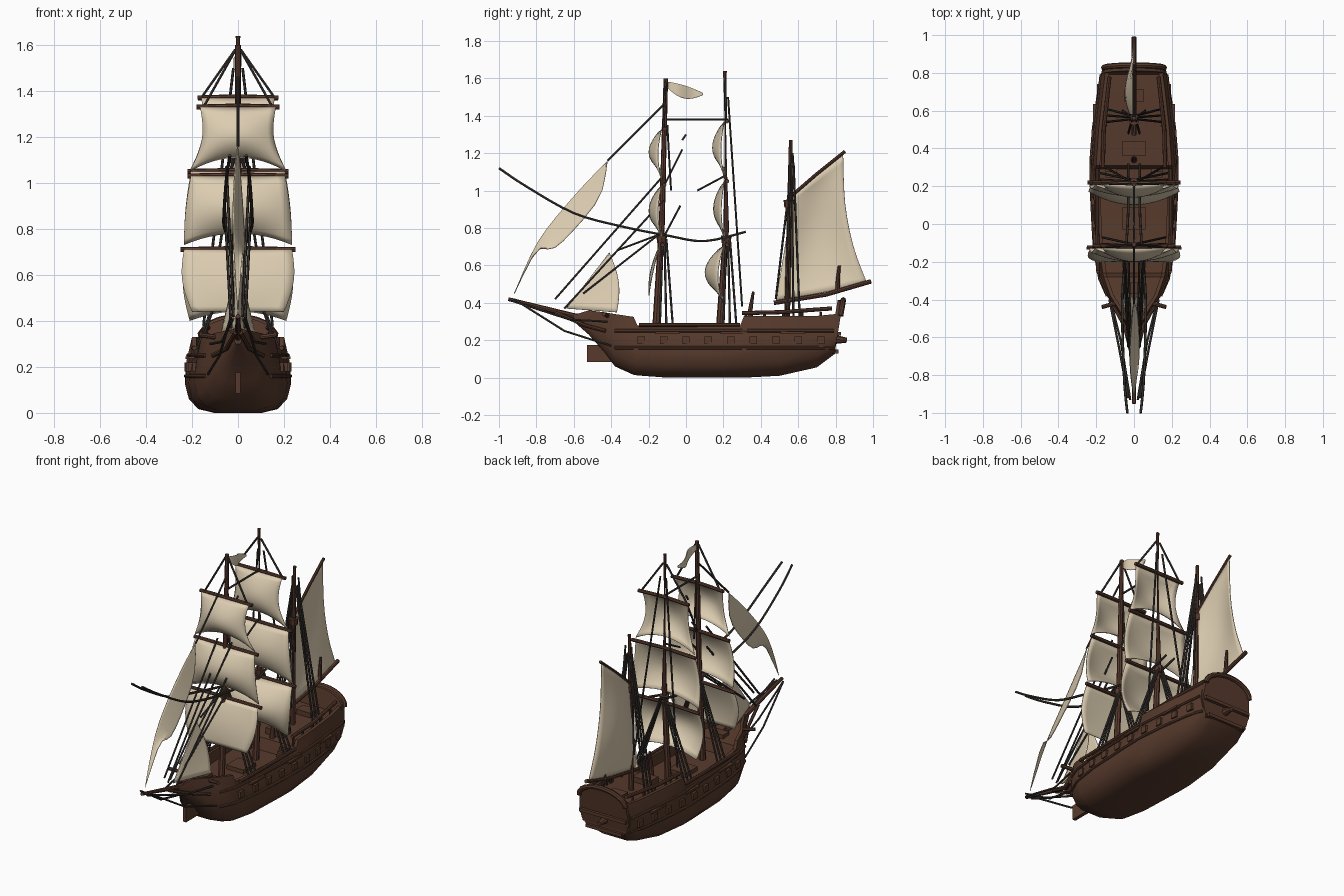
import bpy, bmesh, math
from mathutils import Vector

cube = bpy.data.objects.get("Cube")
if cube:
    bpy.data.objects.remove(cube, do_unlink=True)


def material(name, r, g, b):
    m = bpy.data.materials.new(name)
    m.use_nodes = True
    m.diffuse_color = (r, g, b, 1)
    m.node_tree.nodes["Principled BSDF"].inputs["Base Color"].default_value = (r, g, b, 1)
    return m


HULL = material("hull_brown", 0.095, 0.042, 0.025)
WOOD = material("spar_brown", 0.1, 0.042, 0.027)
SAIL = material("sail_cream", 0.72, 0.61, 0.44)
ROPE = material("rope_grey", 0.05, 0.042, 0.036)


def finish(name, bm, mat, smooth=True):
    bmesh.ops.recalc_face_normals(bm, faces=bm.faces[:])
    me = bpy.data.meshes.new(name)
    bm.to_mesh(me)
    bm.free()
    me.materials.append(mat)
    ob = bpy.data.objects.new(name, me)
    bpy.context.collection.objects.link(ob)
    if smooth:
        bpy.ops.object.select_all(action="DESELECT")
        ob.select_set(True)
        bpy.context.view_layer.objects.active = ob
        bpy.ops.object.shade_smooth_by_angle(angle=math.radians(40))
    return ob


def loft(bm, rings, closed=True, caps=True):
    rows = [[bm.verts.new(p) for p in ring] for ring in rings]
    n = len(rows[0])
    for a, b in zip(rows, rows[1:]):
        for i in range(n if closed else n - 1):
            j = (i + 1) % n
            bm.faces.new((a[i], a[j], b[j], b[i]))
    if closed and caps:
        bm.faces.new(rows[0])
        bm.faces.new(rows[-1])


def tubes(name, paths, r, mat, taper=1.0, sides=8):
    """Round bars along any number of paths, joined as one object."""
    bm = bmesh.new()
    for path in paths:
        pts = [Vector(p) for p in path]
        rings = []
        for i, p in enumerate(pts):
            d = pts[min(i + 1, len(pts) - 1)] - pts[max(i - 1, 0)]
            q = d.to_track_quat("Z", "Y")
            s = r * (1 + (taper - 1) * i / (len(pts) - 1))
            rings.append([p + q @ Vector((s * math.cos(t), s * math.sin(t), 0))
                          for t in (math.tau * k / sides for k in range(sides))])
        loft(bm, rings)
    return finish(name, bm, mat)


def boxes(name, items, mat):
    bm = bmesh.new()
    for centre, size in items:
        for v in bmesh.ops.create_cube(bm, size=1)["verts"]:
            v.co = Vector(centre) + Vector(a * b for a, b in zip(v.co, size))
    return finish(name, bm, mat, False)


def cloth(name, f, mat=SAIL, n=12):
    """Thin sheet from f(u, v), with u and v from 0 to 1."""
    bm = bmesh.new()
    loft(bm, [[f(i / n, j / n) for i in range(n + 1)] for j in range(n + 1)], closed=False)
    ob = finish(name, bm, mat)
    mod = ob.modifiers.new("thickness", "SOLIDIFY")
    mod.thickness = 0.004
    return ob


def both(path):
    return [path, [(-x, y, z) for x, y, z in path]]


def along(pts, t):
    """Smooth point on a polyline, t from 0 to 1."""
    s = t * (len(pts) - 1)
    i = min(int(s), len(pts) - 2)
    k = s - i
    p = [Vector(pts[max(0, min(len(pts) - 1, i + o))]) for o in (-1, 0, 1, 2)]
    return 0.5 * (2 * p[1] + (p[2] - p[0]) * k + (2 * p[0] - 5 * p[1] + 4 * p[2] - p[3]) * k * k
                  + (3 * p[1] - p[0] - 3 * p[2] + p[3]) * k ** 3)


# Hull stations: y, half width, keel, rail top, deck height
STATIONS = [(-.6, .015, .3, .335, .325), (-.52, .05, .23, .36, .32), (-.44, .1, .14, .35, .31),
            (-.38, .145, .06, .34, .3), (-.28, .185, .015, .325, .29), (-.26, .19, .012, .28, .22),
            (-.1, .215, 0, .28, .21), (.2, .23, 0, .275, .21), (.29, .23, 0, .28, .21),
            (.31, .23, 0, .33, .28), (.5, .215, .01, .33, .29), (.7, .19, .055, .33, .3),
            (.8, .175, .13, .34, .3)]
SECTION = [(0, 0), (.45, 0), (.75, .06), (.93, .22), (1, .45), (.97, .7), (.87, 1)]
rings = []
for y, w, keel, top, deck in STATIONS:
    half = [(a * w, y, keel + b * (top - keel)) for a, b in SECTION]
    lip = w * .87 - min(.02, w * .3)
    half += [(lip, y, top), (lip, y, deck), (0, y, deck)]
    rings.append(half + [(-x, yy, z) for x, yy, z in half[-2:0:-1]])
bm = bmesh.new()
loft(bm, rings)
finish("hull", bm, HULL)


def side(y, z, out=0.0):
    """Point on the hull side at a given length and height."""
    for a, b in zip(STATIONS, STATIONS[1:]):
        if a[0] <= y <= b[0]:
            t = (y - a[0]) / (b[0] - a[0])
            w, keel, top = (a[i] + t * (b[i] - a[i]) for i in (1, 2, 3))
            f = (z - keel) / (top - keel)
            for (xa, fa), (xb, fb) in zip(SECTION[1:], SECTION[2:]):
                if fa <= f <= fb:
                    return (w * (xa + (f - fa) / (fb - fa) * (xb - xa)) + out, y, z)
    return (0.0, y, z)


# Wales, rails and gun ports along the sides
for name, z in (("lower_wale", .16), ("upper_wale", .25)):
    tubes(name, [p for p in both([side(-.38 + .09 * i, z) for i in range(14)])], .009, HULL)
ports = [side(-.24 + .12 * i, .2) for i in range(9)]
boxes("gun_ports", [((s * x, y, z), (.022, .04, .04)) for x, y, z in ports for s in (1, -1)], HULL)
boxes("channels", [((s * side(y, .24)[0], y, .24), (.035, .13, .012))
                   for y in (-.1, .25, .57) for s in (1, -1)], HULL)
tubes("quarterdeck_rails", both([(.165, .3, .345), (.16, .5, .35), (.13, .78, .37)]), .011, WOOD)
tubes("rail_posts", [p for i in range(5) for p in
                     both([(.16 - .006 * i, .32 + .1 * i, .28), (.16 - .006 * i, .32 + .1 * i, .35)])], .007, WOOD)
tubes("waist_rails", both([(.19, -.25, .282), (.195, 0, .282), (.195, .29, .282)]), .01, HULL)

# Stern: arched transom, rim, ledge and rudder head
arch = [(.16 * math.cos(t), .33 + .085 * math.sin(t)) for t in (math.pi * i / 12 for i in range(13))]
outline = [(-.13, .13), (.13, .13), (.172, .22)] + arch + [(-.172, .22)]
bm = bmesh.new()
loft(bm, [[(x, y + (z - .13) * .16, z) for x, z in outline] for y in (.765, .795)])
finish("transom", bm, HULL, False)
tubes("stern_arch", [[(x, .795 + (z - .13) * .16, z) for x, z in arch]], .015, HULL)
boxes("stern_ledge", [((0, .81, .235), (.32, .04, .02)), ((0, .8, .14), (.25, .03, .02))], HULL)
tubes("rudder_head", [[(0, .79, .205), (0, .86, .2)]], .026, HULL, .5)

# Bow: cutwater, head rails, bowsprit
boxes("cutwater", [((0, -.44, .13), (.022, .18, .09))], HULL)
tubes("bowsprit", [[(0, -.4, .3), (0, -.6, .33), (0, -.95, .42)]], .02, WOOD, .5)
tubes("head_rails", both([(.11, -.43, .25), (.05, -.54, .28), (.01, -.7, .35)]), .01, HULL)
tubes("catheads", both([(.1, -.42, .33), (.17, -.44, .34)]), .011, WOOD)

# Deck fittings
boxes("deck_hatches", [((0, .03, .22), (.12, .12, .03)), ((0, -.34, .305), (.08, .06, .025)),
                       ((0, .4, .3), (.12, .08, .04)), ((0, .68, .315), (.1, .07, .03))], HULL)
boxes("deck_steps", [((s * .12, .285 - .015 * i, .26 - .016 * i), (.06, .02, .015))
                     for i in range(3) for s in (1, -1)], HULL)
tubes("steering_post", [[(0, .34, .28), (0, .345, .37), (0, .36, .46)]], .017, WOOD, .4)

# Masts with tops
tubes("fore_mast", [[(0, -.165, .2), (0, -.13, .8), (0, -.108, 1.6)]], .02, WOOD, .6)
tubes("main_mast", [[(0, .175, .2), (0, .215, .8), (0, .208, 1.64)]], .02, WOOD, .5)
tubes("mizzen_mast", [[(0, .54, .28), (0, .55, .8), (0, .56, 1.27)]], .016, WOOD, .6)
for name, y, z in (("fore_top", -.13, .74), ("main_top", .215, .74), ("mizzen_top", .55, .93)):
    tubes(name, [[(0, y, z - .02), (0, y, z + .02)]], .024, WOOD, 1.2)

# Square sails with yards: name, y, yard z, foot z, top half, foot half, belly, foot drift, waist, foot arch
SQUARES = [("fore_lower", -.14, .71, .44, .235, .2, .02, .06, .025, 0),
           ("fore_middle", -.13, 1.03, .73, .205, .235, .07, 0, .008, .05),
           ("fore_upper", -.13, 1.33, 1.05, .165, .21, .07, 0, -.03, .06),
           ("main_lower", .205, .71, .4, .23, .21, .1, .01, .02, .04),
           ("main_middle", .205, 1.05, .73, .205, .235, .06, 0, .008, .05),
           ("main_upper", .205, 1.37, 1.06, .16, .205, .065, 0, -.03, .06)]
for name, y, zt, zb, wt, wb, belly, drift, waist, rise in SQUARES:
    def shape(u, v):
        s = 2 * u - 1
        bow = math.sin(math.pi * v) ** .8 if 0 < v < 1 else 0
        half = wt + (wb - wt) * v + waist * math.sin(math.pi * v)
        return (s * half, y - drift * v - belly * bow * (.3 + .7 * (1 - s * s)),
                zt + (zb - zt) * v + rise * v * v * (1 - s * s))
    cloth(name + "_sail", shape)
    tubes(name + "_yard", [[(-wt - .015, y + .015, zt), (0, y + .01, zt + .005), (wt + .015, y + .015, zt)]],
          .011, WOOD)

# Long headsail between a luff curve and a leech curve
LUFF = [(0, -.42, 1.16), (0, -.6, .97), (0, -.79, .73), (0, -.92, .45)]
LEECH = [(0, -.42, 1.16), (0, -.46, .97), (0, -.6, .79), (0, -.71, .69), (0, -.8, .68), (0, -.92, .45)]
cloth("headsail", lambda u, v: along(LUFF, v).lerp(along(LEECH, v), u)
      + Vector((.05 * math.sin(math.pi * v) * (u - .4), 0, 0)))
# Paired staysails
for label, s in (("left", 1), ("right", -1)):
    head, tack, clew = Vector((0, -.41, .67)), Vector((0, -.64, .37)), Vector((s * .075, -.37, .35))
    cloth("staysail_" + label, lambda u, v: head.lerp(tack.lerp(clew, u), v)
          + Vector((0, .03 * math.sin(math.pi * v) * u, 0)))

# Aft sail with boom and gaff
FORE_EDGE = [(0, .57, .97), (0, .53, .7), (0, .48, .41)]
AFT_EDGE = [(0, .84, 1.2), (0, .85, .93), (0, .895, .7), (0, .97, .5)]
cloth("aft_sail", lambda u, v: along(FORE_EDGE, v).lerp(along(AFT_EDGE, v), u)
      - Vector((.045 * math.sin(math.pi * u) * math.sin(math.pi * v), 0, 0)))
tubes("aft_boom", [[(0, .47, .4), (0, .75, .445), (0, .99, .515)]], .012, WOOD)
tubes("aft_gaff", [[(0, .55, .96), (0, .7, 1.09), (0, .85, 1.21)]], .009, WOOD)
tubes("boom_block", [[(0, .81, .46), (0, .812, .53), (0, .82, .6)]], .013, WOOD, .6)

# Pennant
cloth("pennant", lambda u, v: (.015 * math.sin(6 * u), -.1 + .19 * u,
                               1.575 - .055 * u - .07 * (v - .2) * math.sin(math.pi * (.15 + .8 * u))))

# Shrouds: rails to mast heads on both sides
shrouds = []
for y, head, z, x in ((-.14, -.125, .74, .17), (.2, .215, .74, .18), (.54, .555, 1.15, .15)):
    for k in range(3):
        shrouds += both([(x, y + .035 * k, .27), (.012, head + .01 * k, z)])
tubes("shrouds", shrouds, .006, ROPE, sides=6)

# Long swept lines over the foredeck
SWEEP = [(.035, -1, 1.12), (.05, -.85, 1.02), (.06, -.6, .88), (.06, -.35, .81), (.04, -.1, .76),
         (.03, .1, .73), (.03, .32, .78)]
tubes("swept_lines", both([along(SWEEP, i / 24) for i in range(25)]), .007, ROPE, sides=6)

# Stays, braces and bobstays
stays = [[(0, -.42, 1.16), (0, -.11, 1.47)], [(0, -.11, 1.38), (0, .21, 1.38)],
         [(0, .06, 1), (0, .21, 1.08)], [(0, -.02, 1.27), (0, 0, 1.3)], [(0, -.1, 1.35), (0, -.08, 1)],
         [(0, -.13, 1), (0, -.02, 1.22)], [(0, -.37, .68), (0, -.13, .77)], [(0, -.12, .75), (0, -.03, .92)]]
for path in ([(.02, -.7, .42), (.05, -.13, 1.07)], [(.03, -.65, .37), (.06, -.12, .95)],
             [(.02, -.55, .45), (.03, -.14, .77)], [(.012, .21, 1.58), (.16, .215, 1.37)],
             [(.01, -.11, 1.58), (.15, -.12, 1.33)], [(.02, .225, 1.5), (.15, .3, .38)],
             [(.02, .57, 1.2), (.06, .6, .55)], [(.01, .55, 1), (.03, .48, .42)],
             [(.03, -.92, .42), (.08, -.65, .25), (.13, -.4, .17)],
             [(.02, -.93, .41), (.07, -.62, .31), (.12, -.42, .3)]):
    stays += both(path)
tubes("stays", stays, .006, ROPE, sides=6)
